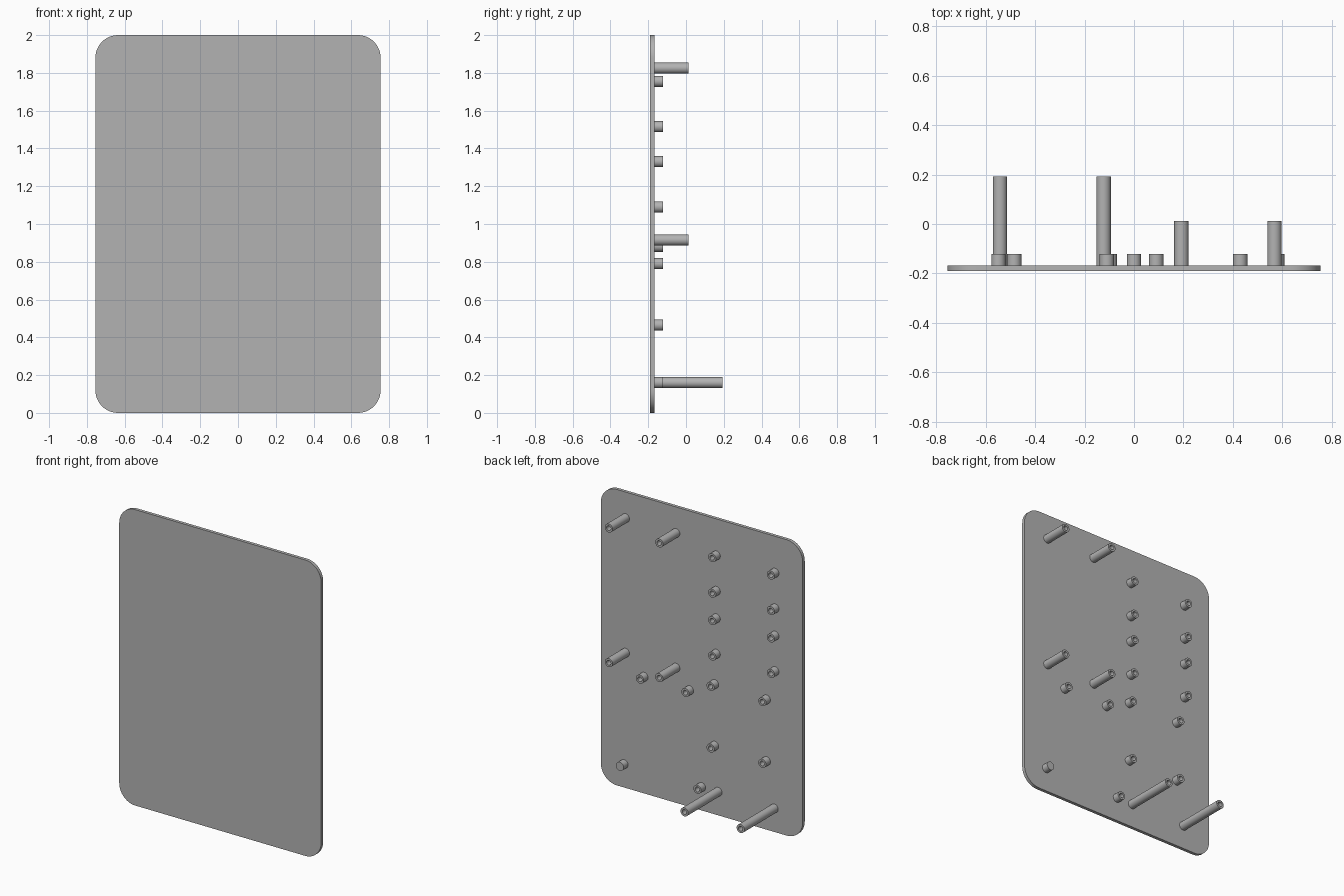
import bpy
import bmesh
from math import sin, cos, pi, radians

cube = bpy.data.objects.get("Cube")
if cube:
    bpy.data.objects.remove(cube, do_unlink=True)

grey = bpy.data.materials.new("plain_grey")
grey.use_nodes = True
tone = (0.45, 0.45, 0.45, 1)
grey.diffuse_color = tone
grey.node_tree.nodes["Principled BSDF"].inputs["Base Color"].default_value = tone

FRONT, BACK = -0.19, -0.168
HALF_W, HEIGHT, CORNER = 0.755, 2.0, 0.12
RADIUS, BORE, SIDES = 0.029, 0.016, 32


def finish(bm, name):
    bmesh.ops.recalc_face_normals(bm, faces=bm.faces)
    mesh = bpy.data.meshes.new(name)
    bm.to_mesh(mesh)
    bm.free()
    mesh.materials.append(grey)
    obj = bpy.data.objects.new(name, mesh)
    bpy.context.collection.objects.link(obj)
    bpy.ops.object.select_all(action="DESELECT")
    obj.select_set(True)
    bpy.context.view_layer.objects.active = obj
    bpy.ops.object.shade_smooth_by_angle(angle=radians(30))


def panel():
    """Thin upright plate with rounded corners."""
    bm = bmesh.new()
    outline = []
    for corner, (sx, sz) in enumerate([(1, 1), (-1, 1), (-1, -1), (1, -1)]):
        cx = sx * (HALF_W - CORNER)
        cz = HEIGHT / 2 + sz * (HEIGHT / 2 - CORNER)
        for i in range(13):
            a = (corner + i / 12) * pi / 2
            outline.append(bm.verts.new((cx + CORNER * cos(a), FRONT, cz + CORNER * sin(a))))
    face = bm.faces.new(outline)
    made = bmesh.ops.extrude_face_region(bm, geom=[face])
    moved = [v for v in made["geom"] if isinstance(v, bmesh.types.BMVert)]
    bmesh.ops.translate(bm, verts=moved, vec=(0, BACK - FRONT, 0))
    finish(bm, "panel")


def post(name, x, z, end, hollow=True):
    """Round post on the back of the panel, with a blind bore if hollow."""
    bm = bmesh.new()
    profile = [(RADIUS, BACK), (RADIUS, end)]
    if hollow:
        profile += [(BORE, end), (BORE, BACK + 0.001)]
    rings = []
    for r, y in profile:
        angles = [2 * pi * i / SIDES for i in range(SIDES)]
        rings.append([bm.verts.new((x + r * cos(a), y, z + r * sin(a))) for a in angles])
    for a, b in zip(rings, rings[1:]):
        for i in range(SIDES):
            j = (i + 1) % SIDES
            bm.faces.new((a[i], a[j], b[j], b[i]))
    bm.faces.new(rings[-1])
    finish(bm, name)


panel()

# Long posts near the bottom edge
for x in (-0.543, -0.123):
    post("long_post", x, 0.16, 0.193)

# Medium posts in a rectangle
for x in (0.192, 0.569):
    for z in (0.915, 1.825):
        post("medium_post", x, z, 0.013)

# Short bosses: two tall columns, a lower block, and a spread group
STUB = -0.121
for x in (-0.11, -0.549):
    for z in (1.09, 1.33, 1.515, 1.755):
        post("upper_boss", x, z, STUB)
for x in (-0.098, -0.485):
    for z in (0.465, 0.882):
        post("lower_boss", x, z, STUB)
for x in (0.09, 0.43):
    post("middle_boss", x, 0.79, STUB)
post("bottom_boss", 0.0, 0.16, STUB)
post("solid_peg", 0.58, 0.16, STUB, hollow=False)
